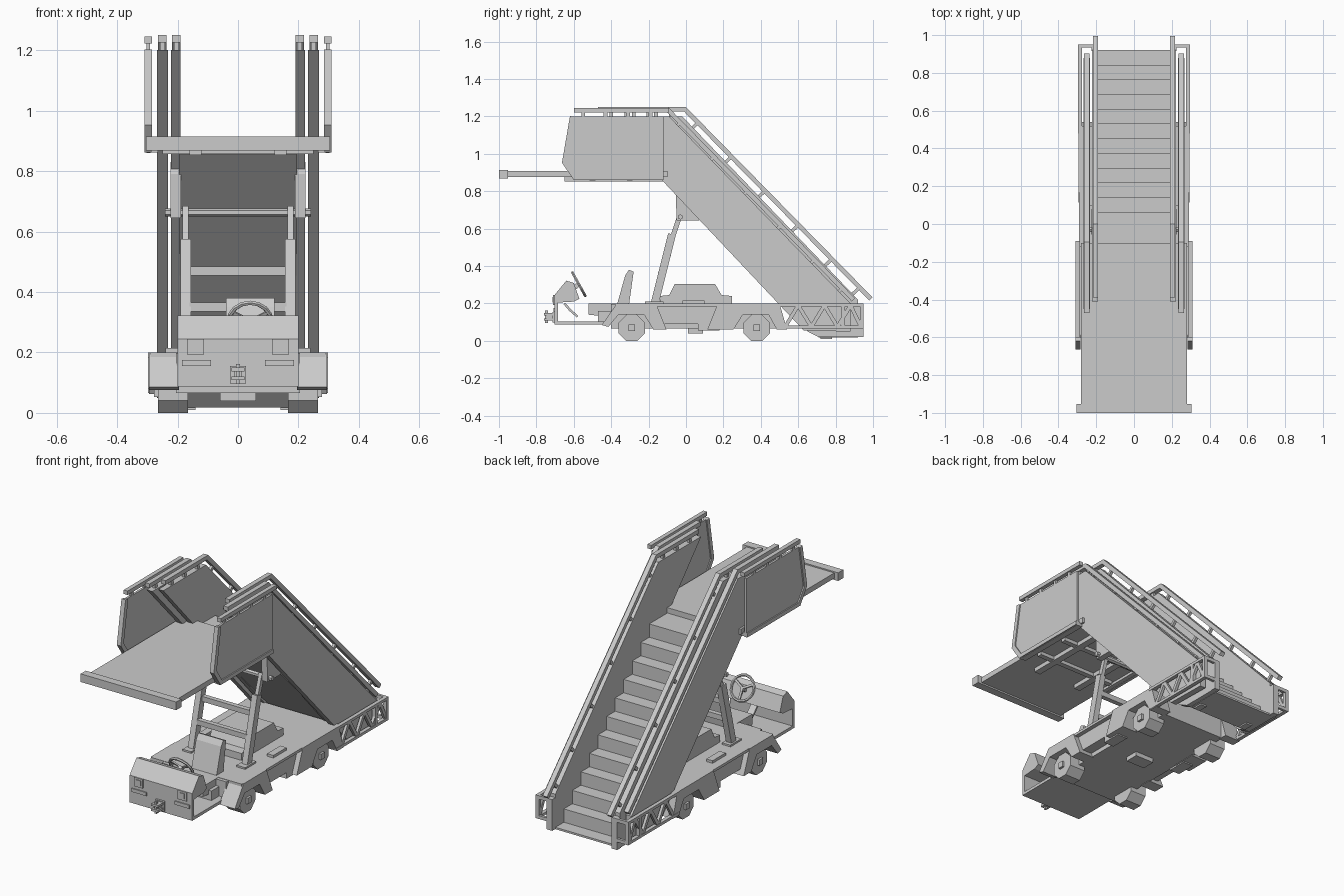
import bpy, bmesh
from math import radians, pi, cos, sin
from mathutils import Vector

if "Cube" in bpy.data.objects:
    bpy.data.objects.remove(bpy.data.objects["Cube"])


def finish(name, bm, mirror=False):
    bmesh.ops.recalc_face_normals(bm, faces=bm.faces)
    me = bpy.data.meshes.new(name)
    bm.to_mesh(me)
    bm.free()
    ob = bpy.data.objects.new(name, me)
    bpy.context.collection.objects.link(ob)
    if mirror:
        ob.modifiers.new("mirror", 'MIRROR').use_mirror_merge = False
    return ob


def prism(name, pts, x0, x1, mirror=False):
    """Extrude a (y, z) side profile from x0 to x1."""
    bm = bmesh.new()
    f = bm.faces.new([bm.verts.new((x0, y, z)) for y, z in pts])
    r = bmesh.ops.extrude_face_region(bm, geom=[f])
    vs = [v for v in r["geom"] if isinstance(v, bmesh.types.BMVert)]
    bmesh.ops.translate(bm, verts=vs, vec=(x1 - x0, 0, 0))
    # the extrude leaves the start face in place only if it is kept as a cap
    if len(bm.faces) < len(pts) + 2:
        bm.verts.ensure_lookup_table()
        bmesh.ops.holes_fill(bm, edges=[e for e in bm.edges if e.is_boundary], sides=0)
    return finish(name, bm, mirror)


def box(name, x0, x1, y0, y1, z0, z1, mirror=False):
    return prism(name, [(y0, z0), (y1, z0), (y1, z1), (y0, z1)], x0, x1, mirror)


def strip(name, path, t, x0, x1, mirror=True):
    """Bar of thickness t following a (y, z) path with mitred corners."""
    p = [Vector(q) for q in path]
    up, down = [], []
    for i, q in enumerate(p):
        n = []
        for a, b in ((i - 1, i), (i, i + 1)):
            if a >= 0 and b < len(p):
                d = (p[b] - p[a]).normalized()
                n.append(Vector((-d.y, d.x)))
        m = sum(n, Vector((0, 0))).normalized()
        m *= t / 2 / m.dot(n[0])
        up.append(q + m)
        down.append(q - m)
    return prism(name, [tuple(v) for v in up + down[::-1]], x0, x1, mirror)


def cylinder(name, r, x0, x1, y, z, n=8, mirror=True):
    pts = [(y + r * cos(2 * pi * (i + .5) / n), z + r * sin(2 * pi * (i + .5) / n)) for i in range(n)]
    return prism(name, pts, x0, x1, mirror)


# --- Boarding platform ---
box("platform_floor", -.28, .28, -.96, -.1, .877, .908)
box("platform_bumper", -.305, .305, -1.0, -.953, .868, .915)
box("platform_runner", .12, .16, -.65, -.12, .853, .877, True)
for y in (-.5, -.3):
    box("platform_crossbeam", -.25, .25, y - .015, y + .015, .857, .88)
prism("platform_side_panel", [(-.6, 1.2), (-.12, 1.2), (-.12, .86), (-.58, .86), (-.64, .95)], .29, .303, True)
strip("platform_panel_edge", [(-.608, 1.2), (-.65, .955), (-.59, .868)], .025, .284, .31)
box("platform_panel_sill", .265, .31, -.6, -.12, .862, .885, True)
box("platform_rail", .285, .31, -.6, -.09, 1.222, 1.245, True)
for y in (-.56, -.44, -.32, -.2):
    box("platform_rail_post", .291, .303, y, y + .02, 1.195, 1.225, True)

# --- Stair flight: upper landing, then twelve risers ---
rise, run = .077, .078
steps = [(-.12, .876)]
for i in range(11):
    y, z = .063 + run * i, .876 - rise * i
    steps += [(y, z), (y, z - rise)]
prism("stair_steps", steps + [(.92, .029), (.92, .018), (.71, .018), (-.12, .855)], -.195, .195)

# --- Nested side walls, cut along the slope of the flight ---
prism("inner_stair_panel", [(-.41, 1.2), (-.02, 1.2), (.92, .22), (.92, .02), (.71, .02),
                            (.65, .05)], .19, .222, True)
prism("outer_stair_panel", [(-.45, 1.2), (-.09, 1.2), (.88, .2), (.88, .05), (.63, .055)],
      .232, .268, True)

# --- Handrails on the two side walls ---
for label, x, start, bend, end in (("inner", .204, -.39, -.005, (.988, .225)),
                                   ("outer", .25, -.47, -.1, (.895, .22))):
    strip(label + "_handrail", [(start, 1.238), (bend, 1.238), end], .024, x - .014, x + .014)
    for y in (start + .06, start + .18, start + .3):
        box(label + "_rail_post", x - .008, x + .008, y, y + .02, 1.19, 1.23, True)
    a, b = Vector((bend, 1.238)), Vector(end)
    for k in (.07, .25, .43, .61, .79, .94):
        q = a.lerp(b, k)
        strip(label + "_rail_bracket", [q, q - Vector((.05, .048))], .018, x - .008, x + .008)

# --- Lift frame under the stairs ---
strip("lift_arm_lower", [(-.17, .19), (-.075, .57)], .042, .155, .19)
strip("lift_arm_upper", [(-.09, .5), (-.03, .68)], .026, .163, .184)
for y, z in ((-.095, .47), (-.137, .35)):
    box("lift_crossbar", -.16, .16, y - .014, y + .014, z - .015, z + .015)
prism("lift_bracket", [(-.055, .79), (-.05, .645), (.07, .645), (.08, .69), (-.04, .83)], .188, .224, True)
cylinder("lift_shaft", .014, -.242, .242, -.03, .663, 6, False)
box("lift_foot", .145, .2, -.22, -.12, .19, .21, True)

# --- Chassis ---
box("chassis_body", -.205, .205, -.4, .5, .065, .198)
box("deck_plate", -.29, .29, -.38, .52, .185, .2)
box("side_skirt", .2, .265, -.18, .18, .09, .19, True)
box("side_tank", .2, .265, .065, .18, .055, .1, True)
prism("front_fender", [(-.37, .2), (-.45, .085), (-.415, .075), (-.36, .142), (-.225, .142),
                       (-.175, .062), (-.105, .062), (-.16, .2)], .195, .295, True)
prism("rear_fender", [(.17, .2), (.115, .062), (.255, .062), (.305, .142), (.44, .142),
                      (.485, .062), (.54, .062), (.5, .2)], .195, .295, True)
for y in (-.29, .378):
    cylinder("wheel", .0757, .165, .265, y, .07)
    box("wheel_hub", .265, .278, y - .017, y + .017, .053, .087, True)
box("underbody_box", -.06, .06, .01, .09, .04, .07)
prism("engine_cover", [(-.14, .2), (-.14, .24), (-.09, .245), (-.06, .305), (.155, .305),
                       (.19, .245), (.245, .24), (.245, .2)], -.12, .12)
box("deck_handle", .2, .24, -.02, .1, .2, .215, True)

# --- Rear truss frame beside the stair foot ---
box("truss_top_chord", .275, .297, .48, .95, .184, .2, True)
box("truss_bottom_chord", .275, .297, .48, .95, .066, .082, True)
truss = [(.53, .075), (.6, .19), (.67, .075), (.74, .19), (.81, .075), (.88, .19), (.935, .075)]
for a, b in zip(truss, truss[1:]):
    strip("truss_diagonal", [a, b], .02, .278, .294)
for y in (.83, .93):
    box("truss_post", .275, .297, y, y + .02, .07, .19, True)
box("rear_corner_post", .19, .225, .915, .95, .02, .2, True)
box("rear_top_link", .22, .28, .935, .95, .18, .2, True)
box("rear_bottom_link", .22, .28, .935, .95, .066, .085, True)
box("rear_foot_pad", .14, .18, .72, .78, .01, .03, True)

# --- Driver cab ---
box("cab_floor", -.2, .2, -.7, -.38, .088, .105)
prism("cab_nose", [(-.703, .088), (-.703, .245), (-.64, .322), (-.6, .31), (-.57, .225),
                   (-.6, .21), (-.685, .205), (-.685, .088)], -.2, .2)
box("headlight_frame", .112, .168, -.71, -.7, .193, .245, True)
box("headlight_lens", .124, .156, -.714, -.705, .205, .235, True)
box("indicator", .09, .185, -.709, -.7, .155, .175, True)
box("hitch_plate", -.027, .027, -.715, -.7, .098, .155)
for z in (.108, .137):
    box("hitch_jaw", -.022, .022, -.76, -.71, z, z + .013)
cylinder("hitch_hub", .02, -.014, .014, -.728, .128, 6, False)
box("hitch_pin", -.007, .007, -.753, -.739, .095, .162)
box("seat_base", -.1, .16, -.47, -.38, .1, .16)
prism("seat_cushion", [(-.52, .14), (-.37, .125), (-.35, .19), (-.38, .2), (-.52, .2)], -.06, .14)
prism("seat_backrest", [(-.37, .19), (-.325, .35), (-.305, .38), (-.28, .37), (-.305, .19)], -.04, .12)
strip("pedal", [(-.65, .2), (-.62, .165), (-.58, .13)], .012, -.01, .03, False)
strip("steering_column", [(-.64, .25), (-.575, .302)], .025, .028, .052, False)
bpy.ops.mesh.primitive_torus_add(major_radius=.07, minor_radius=.008, major_segments=16,
                                 minor_segments=6, location=(.04, -.573, .303),
                                 rotation=(radians(-61), 0, 0))
bpy.context.object.name = "steering_wheel"
for k in range(3):
    a = pi / 2 + k * 2 * pi / 3
    bpy.ops.mesh.primitive_cube_add(size=1)
    spoke = bpy.context.object
    spoke.name = "steering_spoke"
    for v in spoke.data.vertices:
        c = Vector(((v.co.x + .5) * .07, v.co.y * .012, v.co.z * .008))
        v.co = (c.x * cos(a) - c.y * sin(a), c.x * sin(a) + c.y * cos(a), c.z)
    spoke.location = (.04, -.573, .303)
    spoke.rotation_euler.x = radians(-61)
